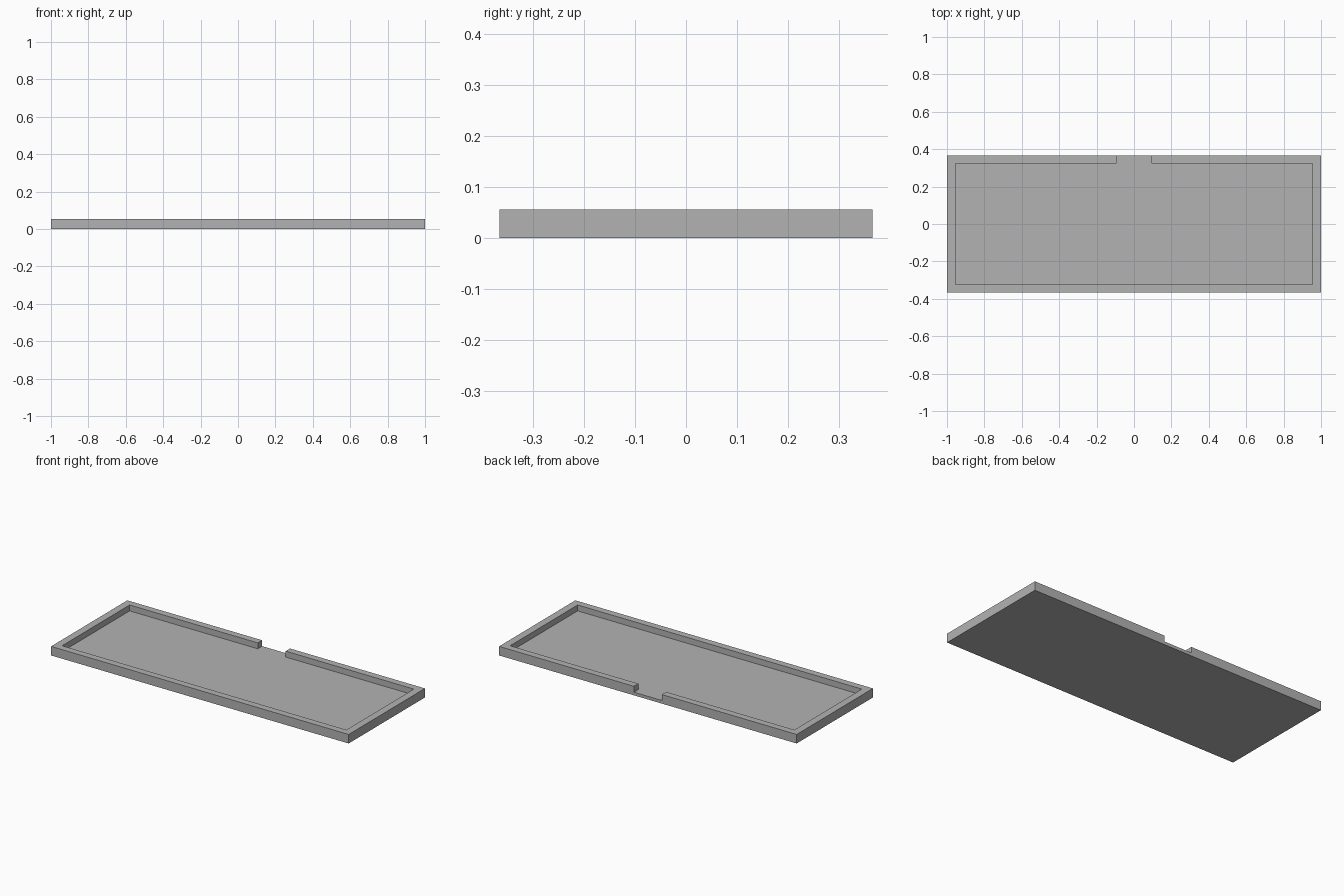
import bpy
import bmesh

default_cube = bpy.data.objects.get("Cube")
if default_cube:
    bpy.data.objects.remove(default_cube, do_unlink=True)

# Main dimensions
HALF_X, HALF_Y, HEIGHT = 1.0, 0.366, 0.055
POCKET_X, POCKET_Y = 0.955, 0.324
NOTCH_X = 0.094
FLOOR = 0.019

grey = bpy.data.materials.new("plain grey")
grey.use_nodes = True
colour = (0.45, 0.45, 0.45, 1.0)
grey.diffuse_color = colour
grey.node_tree.nodes["Principled BSDF"].inputs["Base Color"].default_value = colour


def prism(name, outline, bottom, top):
    """Extrude a flat outline upwards into a solid object."""
    bm = bmesh.new()
    base = bm.faces.new([bm.verts.new((x, y, bottom)) for x, y in outline])
    raised = bmesh.ops.extrude_face_region(bm, geom=[base], use_keep_orig=True)["geom"]
    verts = [v for v in raised if isinstance(v, bmesh.types.BMVert)]
    bmesh.ops.translate(bm, verts=verts, vec=(0, 0, top - bottom))
    bmesh.ops.recalc_face_normals(bm, faces=bm.faces)
    mesh = bpy.data.meshes.new(name)
    bm.to_mesh(mesh)
    bm.free()
    mesh.materials.append(grey)
    obj = bpy.data.objects.new(name, mesh)
    bpy.context.collection.objects.link(obj)
    return obj


# Solid tray block
tray = prism("tray", [(-HALF_X, -HALF_Y), (HALF_X, -HALF_Y),
                      (HALF_X, HALF_Y), (-HALF_X, HALF_Y)], 0, HEIGHT)

# Pocket with a notch running out through the back wall
right_side = [(POCKET_X, -POCKET_Y), (POCKET_X, POCKET_Y),
              (NOTCH_X, POCKET_Y), (NOTCH_X, HALF_Y + 0.1)]
left_side = [(-x, y) for x, y in reversed(right_side)]
cutter = prism("pocket_cutter", right_side + left_side, FLOOR, HEIGHT + 0.1)
cutter.hide_render = True

# Carve the pocket and remove the cutter
carve = tray.modifiers.new("carve_pocket", 'BOOLEAN')
carve.operation = 'DIFFERENCE'
carve.solver = 'EXACT'
carve.object = cutter
bpy.context.view_layer.objects.active = tray
tray.select_set(True)
bpy.ops.object.modifier_apply(modifier=carve.name)
bpy.data.objects.remove(cutter, do_unlink=True)
